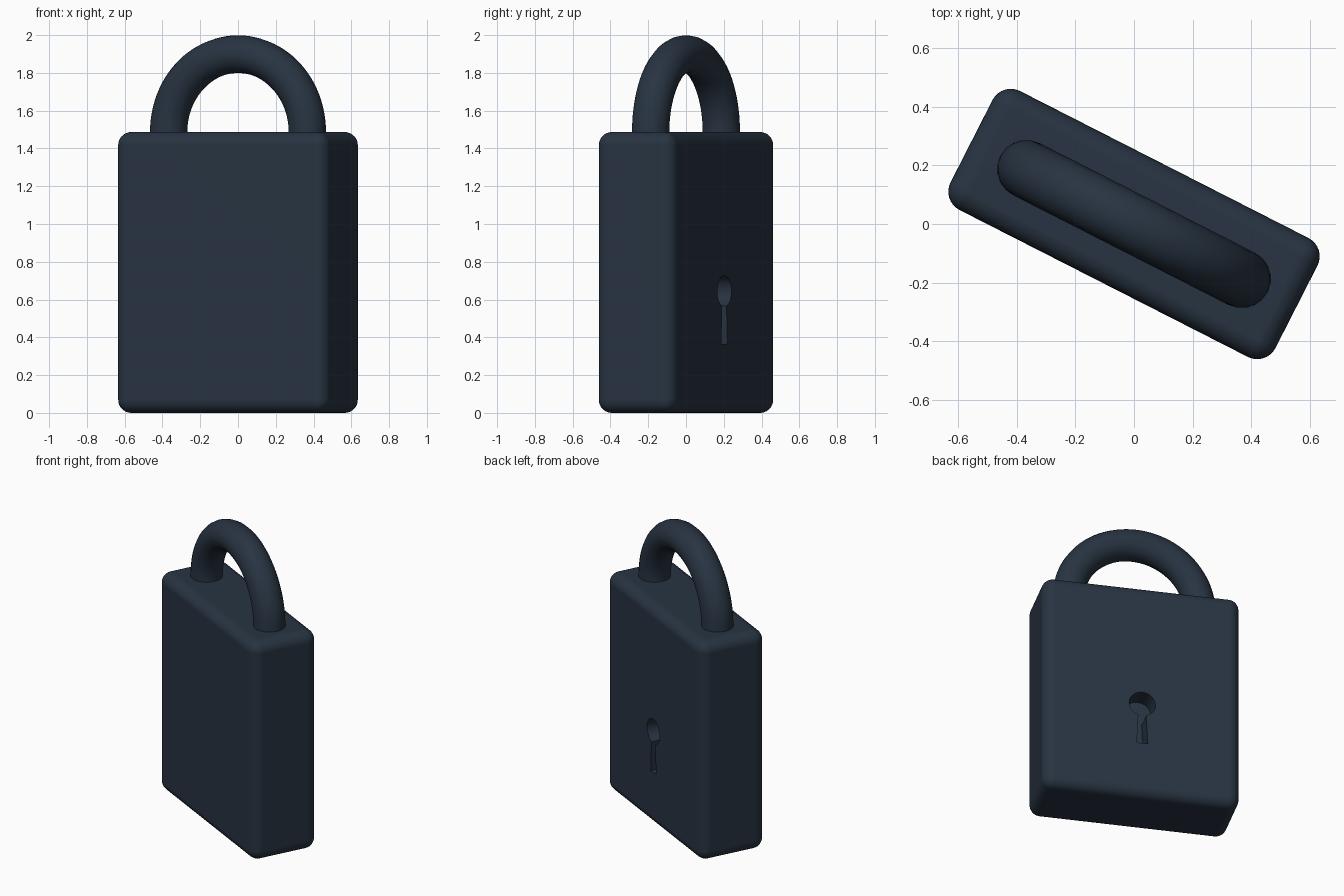
import bpy, math
from mathutils import Matrix

cube = bpy.data.objects.get("Cube")
if cube:
    bpy.data.objects.remove(cube, do_unlink=True)

LENGTH, DEPTH, HEIGHT, ROUND = 1.246, 0.456, 1.487, 0.07
TURN = Matrix.Rotation(math.radians(-27), 4, "Z")

navy = bpy.data.materials.new("dark navy")
navy.use_nodes = True
navy.diffuse_color = (0.021, 0.034, 0.054, 1)
navy.node_tree.nodes["Principled BSDF"].inputs["Base Color"].default_value = navy.diffuse_color


def activate(obj):
    bpy.ops.object.select_all(action="DESELECT")
    obj.select_set(True)
    bpy.context.view_layer.objects.active = obj


def apply(obj, kind, **settings):
    activate(obj)
    mod = obj.modifiers.new(kind.lower(), kind)
    for key, value in settings.items():
        setattr(mod, key, value)
    bpy.ops.object.modifier_apply(modifier=mod.name)


def prism(name, outline, y0, y1):
    """Extrude an x-z outline from y0 to y1."""
    n = len(outline)
    verts = [(x, y, z) for y in (y0, y1) for x, z in outline]
    faces = [list(range(n)), list(range(2 * n - 1, n - 1, -1))]
    faces += [[(i + 1) % n, i, n + i, n + (i + 1) % n] for i in range(n)]
    mesh = bpy.data.meshes.new(name)
    mesh.from_pydata(verts, [], faces)
    obj = bpy.data.objects.new(name, mesh)
    bpy.context.collection.objects.link(obj)
    return obj


# Rounded body
bpy.ops.mesh.primitive_cube_add(size=1, location=(0, 0, HEIGHT / 2))
body = bpy.context.object
body.name = "lock_body"
body.scale = (LENGTH, DEPTH, HEIGHT)
bpy.ops.object.transform_apply(location=True, scale=True)
apply(body, "BEVEL", width=ROUND, segments=8)

# Keyhole: a round hole running into a flared slot
radius, centre, half_top, half_bottom = 0.083, 0.645, 0.025, 0.035
start = math.asin(half_top / radius)
steps = 32
outline = [(half_bottom, 0.365)]
for i in range(steps + 1):
    a = -math.pi / 2 + start + (2 * math.pi - 2 * start) * i / steps
    outline.append((radius * math.cos(a), centre + radius * math.sin(a)))
outline.append((-half_bottom, 0.365))
cutter = prism("keyhole_cutter", outline, DEPTH / 2 - 0.13, DEPTH / 2 + 0.1)
cutter.hide_render = True
apply(body, "BOOLEAN", object=cutter, operation="DIFFERENCE", solver="EXACT")
bpy.data.objects.remove(cutter, do_unlink=True)

# Shackle: half ring whose legs sink into the body
REACH, TUBE = 0.412, 0.1
path = [(REACH, HEIGHT - 0.1)]
path += [(REACH * math.cos(math.pi * i / 48), HEIGHT + REACH * math.sin(math.pi * i / 48))
         for i in range(49)]
path.append((-REACH, HEIGHT - 0.1))
curve = bpy.data.curves.new("shackle", "CURVE")
curve.dimensions = "3D"
curve.bevel_depth = TUBE
curve.bevel_resolution = 8
curve.use_fill_caps = True
spline = curve.splines.new("POLY")
spline.points.add(len(path) - 1)
for point, (x, z) in zip(spline.points, path):
    point.co = (x, 0, z, 1)
shackle = bpy.data.objects.new("shackle", curve)
bpy.context.collection.objects.link(shackle)
activate(shackle)
bpy.ops.object.convert(target="MESH")
shackle = bpy.context.object

# Turn, colour and smooth both parts
for obj in (body, shackle):
    obj.data.transform(TURN)
    obj.data.materials.clear()
    obj.data.materials.append(navy)
    activate(obj)
    bpy.ops.object.shade_smooth_by_angle(angle=math.radians(35))
apply(body, "WEIGHTED_NORMAL", keep_sharp=True)
